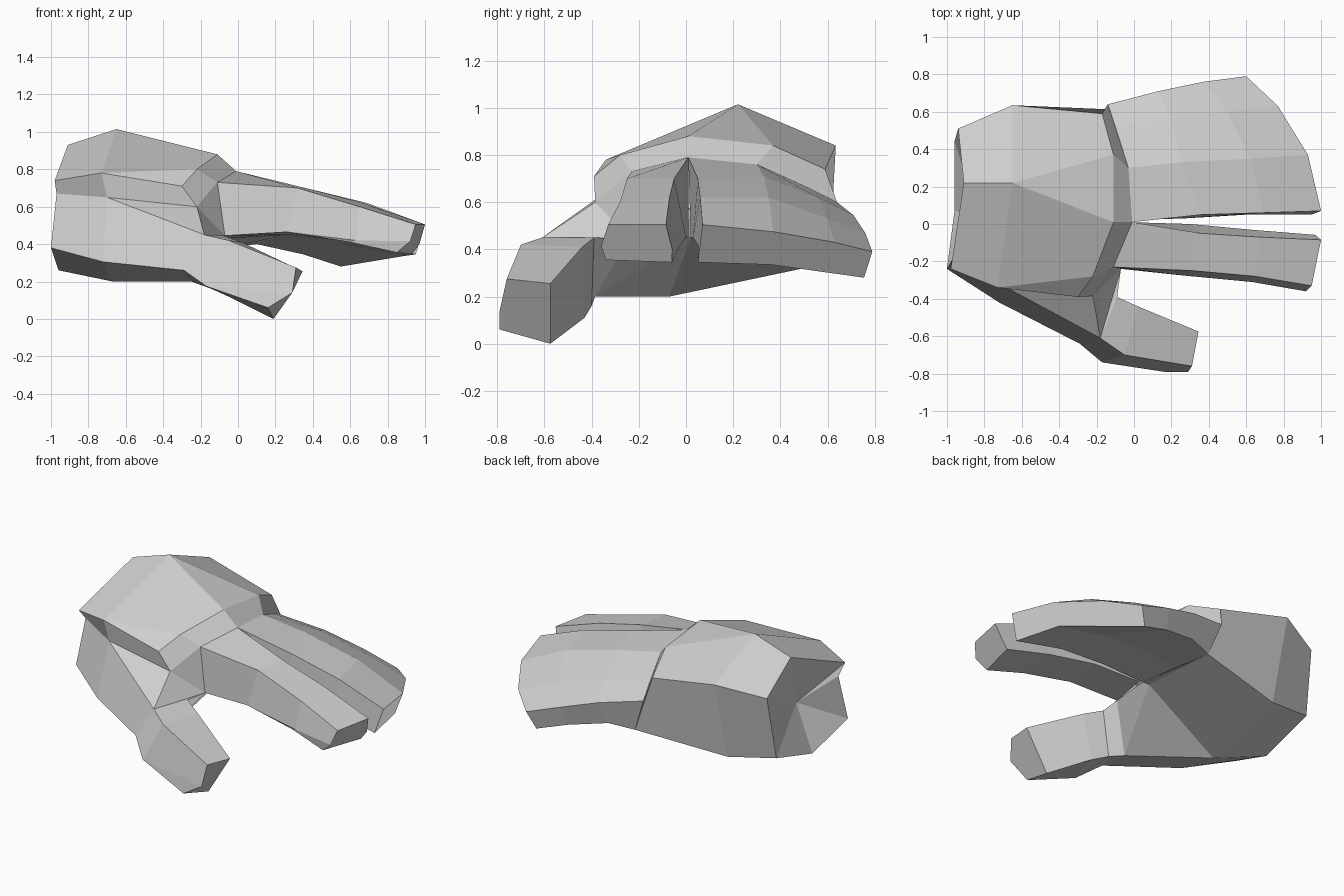
import bpy, bmesh
from mathutils import Vector

if "Cube" in bpy.data.objects:
    bpy.data.objects.remove(bpy.data.objects["Cube"])

skin = bpy.data.materials.new("light_grey")
skin.diffuse_color = (0.63, 0.63, 0.63, 1)
skin.use_nodes = True
skin.node_tree.nodes["Principled BSDF"].inputs["Base Color"].default_value = skin.diffuse_color


def loft(name, rings, start_centre=None, cap_end=False):
    """Skin a series of rings; optionally fan the start to a point and cap the end."""
    bm = bmesh.new()
    vs = [[bm.verts.new(p) for p in r] for r in rings]
    n = len(vs[0])
    for a, b in zip(vs, vs[1:]):
        for i in range(n):
            j = (i + 1) % n
            bm.faces.new((a[i], a[j], b[j], b[i]))
    if start_centre:
        c = bm.verts.new(start_centre)
        for i in range(n):
            bm.faces.new((vs[0][(i + 1) % n], vs[0][i], c))
    if cap_end:
        bm.faces.new(vs[-1])
    # repeated ring points collapse into triangles
    bmesh.ops.remove_doubles(bm, verts=bm.verts, dist=0.001)
    bmesh.ops.recalc_face_normals(bm, faces=bm.faces)
    # make sure the shell faces outwards
    mid = sum((v.co for v in bm.verts), Vector()) / len(bm.verts)
    if sum((f.calc_center_median() - mid).dot(f.normal) * f.calc_area() for f in bm.faces) < 0:
        bmesh.ops.reverse_faces(bm, faces=bm.faces)
    me = bpy.data.meshes.new(name)
    bm.to_mesh(me)
    bm.free()
    me.materials.append(skin)
    ob = bpy.data.objects.new(name, me)
    bpy.context.collection.objects.link(ob)
    return ob


# points shared by the palm, thumb and fingers
knuckle = (-.11, -.23, .73)
web = (-.07, -.24, .445)
gap_top = (-.01, .01, .79)
crease = (-.22, -.385, .60)
thumb_top = (-.18, -.61, .45)
thumb_low = (-.29, -.64, .26)
thumb_in = (-.25, -.385, .20)

# palm: wrist, back of hand, knuckles, finger roots
w_top, w_heel, w_crease, w_rim = (-.91, .22, .93), (-.96, .07, .26), (-.97, -.185, .67), (-.98, -.24, .74)
m_top, m_heel, m_crease, m_rim = (-.65, .22, 1.015), (-.67, -.07, .20), (-.70, -.33, .65), (-.73, -.34, .78)
loft("palm", [
    [w_top, w_top, (-.94, .51, .78), (-.96, .44, .37), w_heel, w_heel,
     (-1, -.24, .38), w_crease, w_crease, w_crease, w_rim, w_rim],
    [m_top, m_top, (-.65, .635, .84), (-.65, .50, .32), m_heel, m_heel,
     (-.72, -.42, .305), m_crease, m_crease, m_crease, m_rim, m_rim],
    [(-.11, .01, .88), (-.11, .37, .84), (-.17, .59, .74), (-.06, .61, .38), (-.10, .02, .45), thumb_in,
     thumb_low, thumb_top, crease, crease, (-.30, -.39, .71), (-.22, -.28, .80)],
    [gap_top, (-.03, .30, .76), (-.14, .64, .60), (-.06, .61, .38), (-.05, .02, .45), web,
     web, web, web, knuckle, knuckle, knuckle],
], start_centre=(-.83, .05, .55))

# thumb
loft("thumb", [
    [thumb_top, web, thumb_in, thumb_low, thumb_low],
    [thumb_top, (-.09, -.39, .45), (-.14, -.40, .16), thumb_low, thumb_low],
    [(-.05, -.70, .42), (.02, -.44, .41), (-.03, -.43, .11), (-.17, -.74, .175), (-.17, -.74, .175)],
    [(.31, -.76, .275), (.345, -.575, .255), (.19, -.575, .0), (.16, -.79, .06), (.29, -.79, .14)],
], cap_end=True)

# index finger
loft("index_finger", [
    [gap_top, knuckle, web, web, (-.03, .01, .45), (-.03, .01, .45)],
    [(.36, -.05, .70), (.32, -.25, .70), (.26, -.275, .465), (.26, -.275, .465), (.30, .0, .45), (.30, .0, .45)],
    [(.67, -.07, .62), (.65, -.28, .60), (.63, -.31, .42), (.60, -.30, .41), (.62, -.03, .41), (.62, -.03, .41)],
    [(1, -.085, .505), (.95, -.33, .505), (.92, -.36, .415), (.85, -.34, .355), (.93, -.06, .345), (.97, -.058, .40)],
], cap_end=True)

# remaining fingers joined as one broad block
loft("joined_fingers", [
    [gap_top, (-.03, .30, .76), (-.10, .52, .66), (-.14, .64, .60),
     (-.06, .61, .38), (-.07, .30, .43), (-.05, .02, .45)],
    [(.36, .05, .70), (.25, .33, .71), (.20, .56, .62), (.13, .71, .545),
     (.10, .66, .40), (.22, .33, .44), (.27, .03, .45)],
    [(.69, .06, .62), (.62, .35, .62), (.50, .60, .53), (.37, .76, .47),
     (.35, .72, .345), (.55, .35, .40), (.60, .05, .42)],
    [(1, .07, .505), (.93, .37, .475), (.77, .63, .43), (.60, .79, .39),
     (.55, .755, .28), (.88, .36, .335), (.95, .05, .345)],
], cap_end=True)
